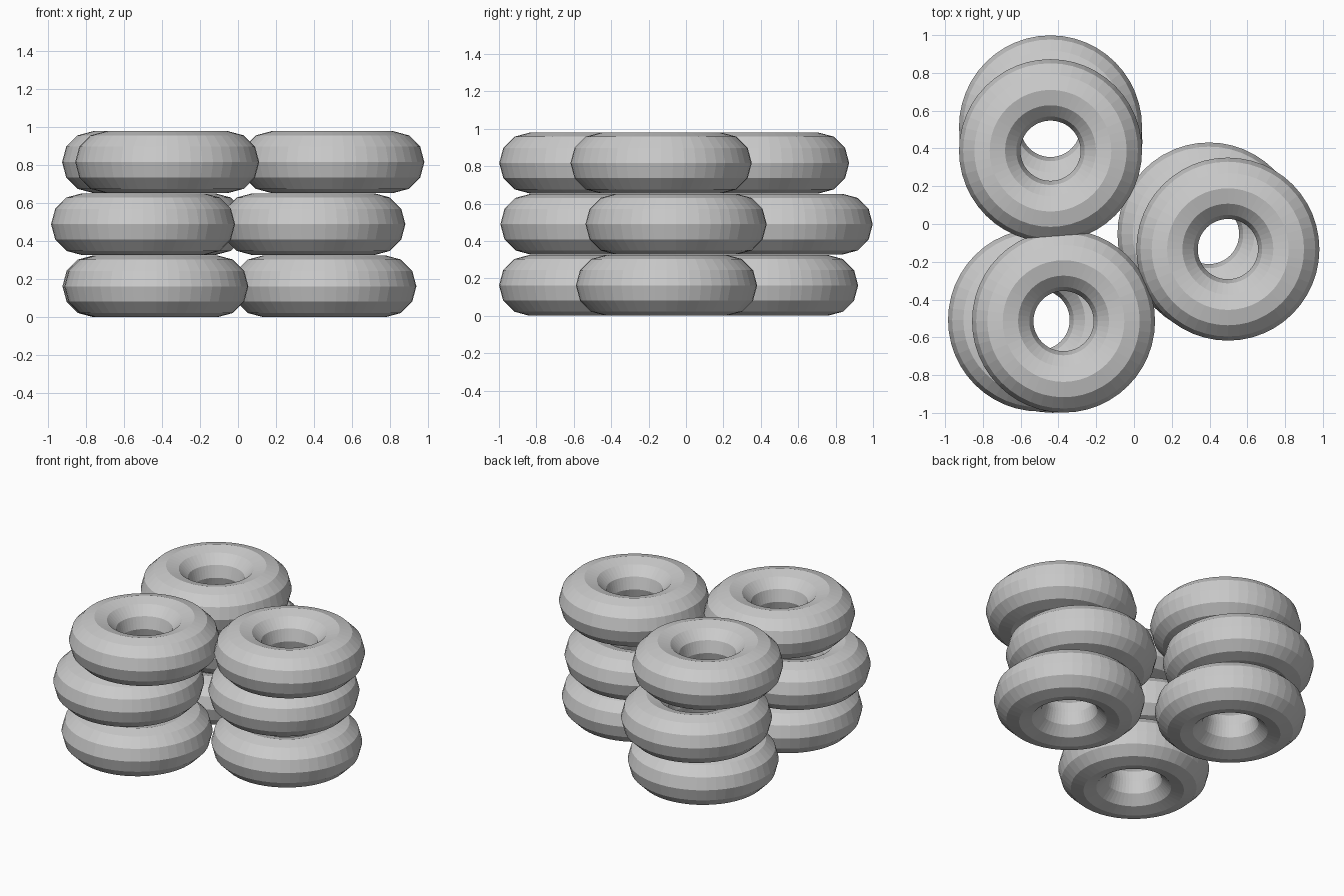
import bpy

if "Cube" in bpy.data.objects:
    bpy.data.objects.remove(bpy.data.objects["Cube"])

MAJOR, MINOR = 0.322, 0.1625   # ring radius and tube radius
LAYER = 0.327                  # height of one tyre in a stack

# tyre centres per stack, from bottom to top
stacks = {
    "back_left":  [(-0.44, 0.436), (-0.442, 0.514), (-0.442, 0.388)],
    "front_left": [(-0.43, -0.515), (-0.50, -0.508), (-0.373, -0.514)],
    "right":      [(0.455, -0.104), (0.397, -0.053), (0.497, -0.133)],
}


def tyre(name, x, y, z):
    """One low-poly, flat-shaded tyre lying on its side."""
    bpy.ops.mesh.primitive_torus_add(
        major_segments=48, minor_segments=12,
        major_radius=MAJOR, minor_radius=MINOR, location=(x, y, z))
    bpy.context.object.name = name


# three leaning stacks of three tyres
for stack, centres in stacks.items():
    for i, (x, y) in enumerate(centres):
        tyre(f"{stack}_tyre_{i + 1}", x, y, MINOR + 0.0005 + i * LAYER)
